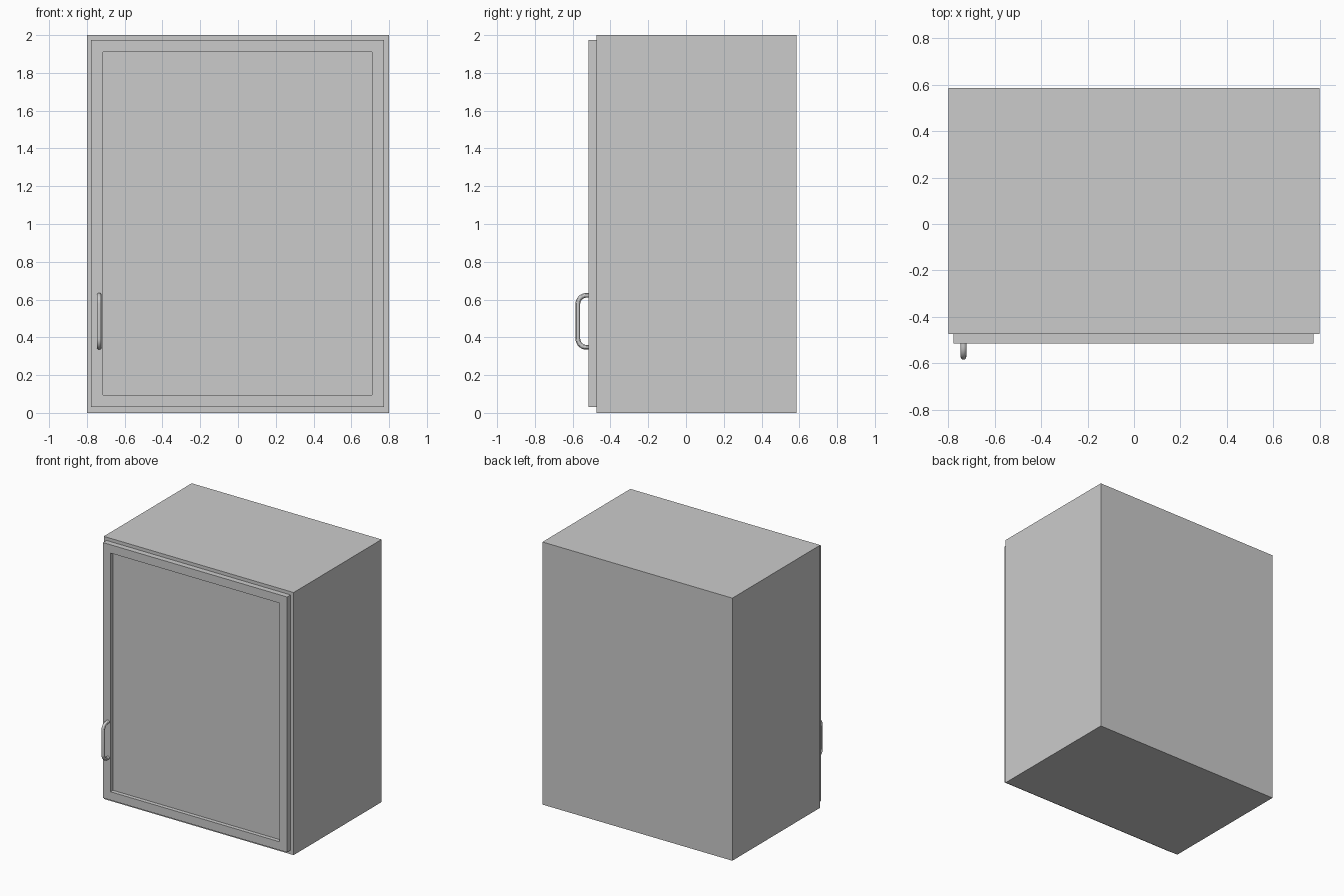
import bpy, bmesh
from math import sin, cos, pi
from mathutils import Vector

if "Cube" in bpy.data.objects:
    bpy.data.objects.remove(bpy.data.objects["Cube"])


def box_bmesh(x0, x1, y0, y1, z0, z1):
    bm = bmesh.new()
    bmesh.ops.create_cube(bm, size=1)
    bmesh.ops.scale(bm, vec=(x1 - x0, y1 - y0, z1 - z0), verts=bm.verts)
    bmesh.ops.translate(bm, vec=((x0 + x1) / 2, (y0 + y1) / 2, (z0 + z1) / 2), verts=bm.verts)
    return bm


def finish(bm, name):
    bmesh.ops.recalc_face_normals(bm, faces=bm.faces)
    mesh = bpy.data.meshes.new(name)
    bm.to_mesh(mesh)
    bm.free()
    obj = bpy.data.objects.new(name, mesh)
    bpy.context.collection.objects.link(obj)
    return obj


# Cabinet body
finish(box_bmesh(-0.8, 0.8, -0.473, 0.585, 0, 2), "cabinet_body")

# Door with a recessed centre panel
bm = box_bmesh(-0.778, 0.774, -0.515, -0.473, 0.03, 1.975)
bm.normal_update()
front = min(bm.faces, key=lambda f: f.calc_center_median().y)
bmesh.ops.inset_region(bm, faces=[front], thickness=0.09)
panel = bmesh.ops.extrude_discrete_faces(bm, faces=[front])["faces"][0]
bmesh.ops.translate(bm, vec=(0, 0.03, 0), verts=panel.verts)
finish(bm, "door")

# Handle: a round bar bent into a bow
X, R, BEND = -0.735, 0.0125, 0.045
Y_BASE, Y_OUT, Z_LOW, Z_HIGH = -0.51, -0.585 + R, 0.335 + R, 0.635 - R
path = [(X, Y_BASE, Z_HIGH)]
for zc, start in ((Z_HIGH - BEND, pi / 2), (Z_LOW + BEND, pi)):
    for i in range(9):
        a = start + i / 8 * pi / 2
        path.append((X, Y_OUT + BEND + BEND * cos(a), zc + BEND * sin(a)))
path.append((X, Y_BASE, Z_LOW))

curve = bpy.data.curves.new("handle", "CURVE")
curve.dimensions = "3D"
curve.bevel_depth = R
curve.bevel_resolution = 4
curve.use_fill_caps = True
spline = curve.splines.new("POLY")
spline.points.add(len(path) - 1)
for point, co in zip(spline.points, path):
    point.co = (*co, 1)
handle = bpy.data.objects.new("handle", curve)
bpy.context.collection.objects.link(handle)
bpy.context.view_layer.objects.active = handle
handle.select_set(True)
bpy.ops.object.convert(target="MESH")
bpy.ops.object.shade_smooth_by_angle()
